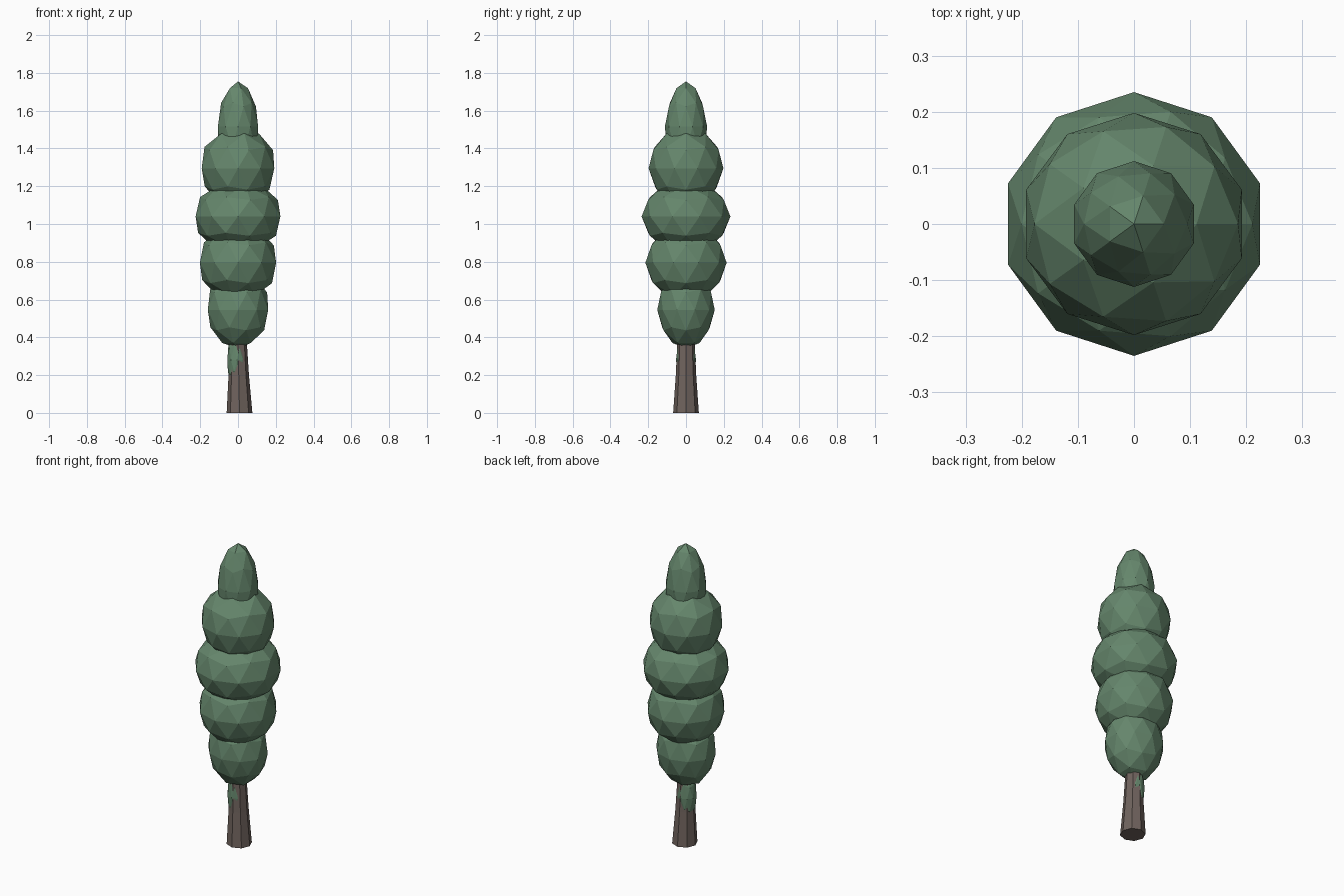
import bpy, bmesh
from math import cos, sin, pi

if "Cube" in bpy.data.objects:
    bpy.data.objects.remove(bpy.data.objects["Cube"])


def material(name, rgb):
    m = bpy.data.materials.new(name)
    m.diffuse_color = (*rgb, 1)
    m.use_nodes = True
    m.node_tree.nodes["Principled BSDF"].inputs["Base Color"].default_value = m.diffuse_color
    return m


def finish(bm, name, mat):
    bmesh.ops.recalc_face_normals(bm, faces=bm.faces[:])
    me = bpy.data.meshes.new(name)
    bm.to_mesh(me)
    bm.free()
    me.materials.append(mat)
    ob = bpy.data.objects.new(name, me)
    bpy.context.collection.objects.link(ob)
    return ob


def foliage(name, x, z, rx, ry, h, taper=0.0):
    """Flat-faced icosphere, squashed and tapered along z."""
    bm = bmesh.new()
    bmesh.ops.create_icosphere(bm, subdivisions=2, radius=1)
    for v in bm.verts:
        k = 1 - taper * v.co.z
        v.co = (x + v.co.x * rx * k, v.co.y * ry * k, z + v.co.z * h)
    return finish(bm, name, green)


green = material("foliage_green", (0.13, 0.24, 0.15))
brown = material("bark", (0.16, 0.125, 0.11))

# Trunk: eight-sided, narrowing upwards
bm = bmesh.new()
rings = []
for z, r, x in [(0, 0.068, 0.008), (0.2, 0.054, 0.004), (0.4, 0.045, 0)]:
    rings.append([bm.verts.new((x + r * cos(i * pi / 4), r * sin(i * pi / 4), z))
                  for i in range(8)])
for a, b in zip(rings, rings[1:]):
    for i in range(8):
        j = (i + 1) % 8
        bm.faces.new((a[i], a[j], b[j], b[i]))
bm.faces.new(rings[0])
bm.faces.new(rings[-1])
finish(bm, "trunk", brown)

# Foliage tiers from the sprouting collar on the trunk to the pointed crown
foliage("trunk_sprout", -0.006, 0.28, 0.053, 0.053, 0.14)
foliage("tier_1", 0, 0.545, 0.168, 0.152, 0.205, -0.06)
foliage("tier_2", 0, 0.795, 0.212, 0.215, 0.205)
foliage("tier_3", 0, 1.04, 0.236, 0.235, 0.195)
foliage("tier_4", 0, 1.295, 0.202, 0.198, 0.215, -0.06)
foliage("crown", 0, 1.515, 0.112, 0.112, 0.24, 0.12)
